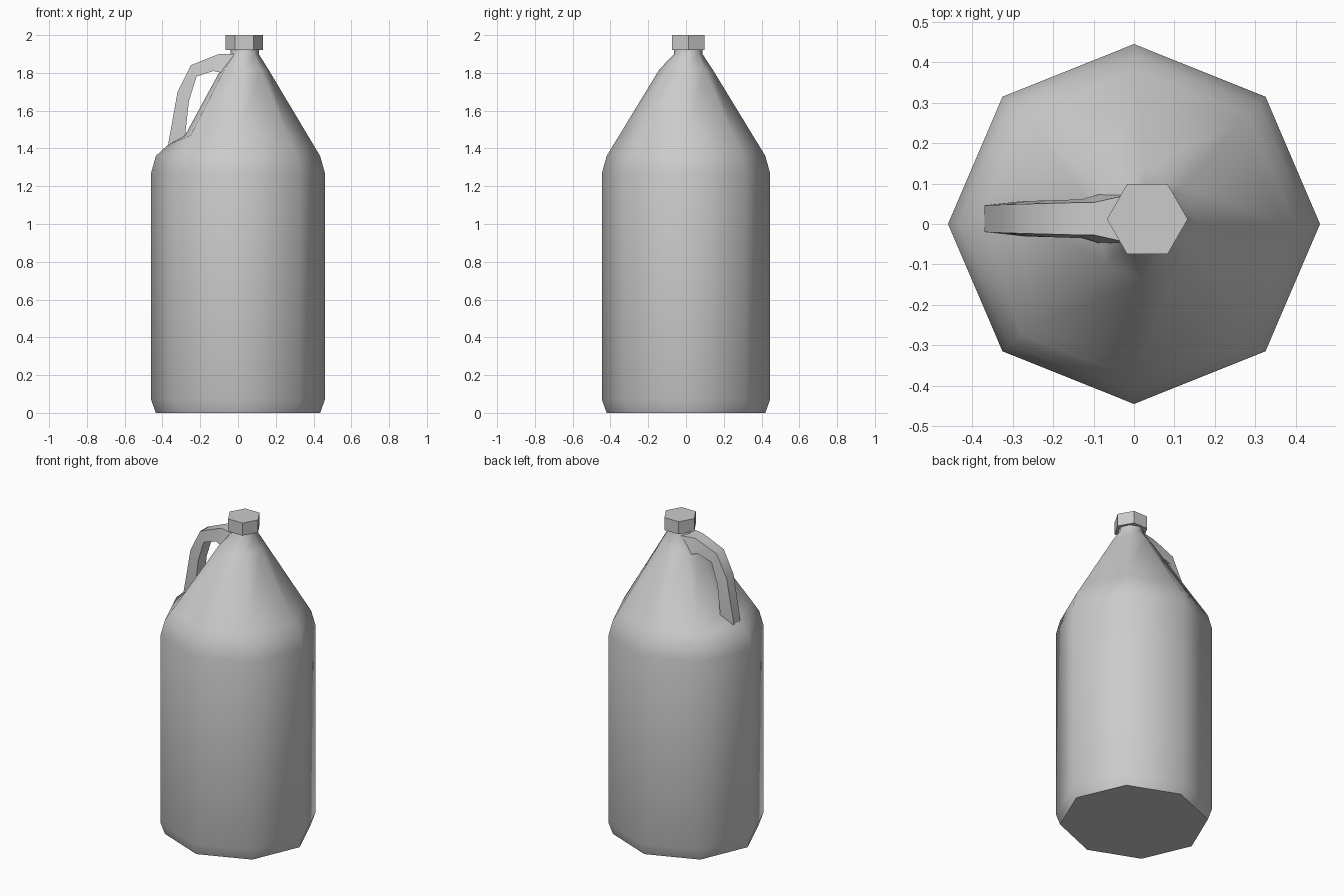
import bpy, math

if "Cube" in bpy.data.objects:
    bpy.data.objects.remove(bpy.data.objects["Cube"])


def make(name, rings):
    """Skin a list of equal-length closed rings, capping both ends."""
    n = len(rings[0])
    verts = [p for ring in rings for p in ring]
    faces = [(a * n + i, a * n + (i + 1) % n, (a + 1) * n + (i + 1) % n, (a + 1) * n + i)
             for a in range(len(rings) - 1) for i in range(n)]
    last = (len(rings) - 1) * n
    faces += [tuple(reversed(range(n))), tuple(range(last, last + n))]
    mesh = bpy.data.meshes.new(name)
    mesh.from_pydata(verts, [], faces)
    obj = bpy.data.objects.new(name, mesh)
    bpy.context.collection.objects.link(obj)
    bpy.ops.object.select_all(action='DESELECT')
    obj.select_set(True)
    bpy.context.view_layer.objects.active = obj
    bpy.ops.object.mode_set(mode='EDIT')
    bpy.ops.mesh.select_all(action='SELECT')
    bpy.ops.mesh.normals_make_consistent(inside=False)
    bpy.ops.object.mode_set(mode='OBJECT')
    bpy.ops.object.shade_smooth_by_angle(angle=math.radians(50))
    return obj


def ring(n, z, rx, ry, cx=0, cy=0, left=None):
    pts = [(cx + rx * math.cos(math.tau * i / n), cy + ry * math.sin(math.tau * i / n), z)
           for i in range(n)]
    if left is not None:  # press the grip-side corner inward
        pts[n // 2] = (left, 0.01, z)
    return pts


# Eight-sided bottle with a pressed-in corner behind the grip, and its neck
make("jug_body", [ring(8, *r) for r in [
    (0.0, 0.435, 0.42),
    (0.07, 0.46, 0.445),
    (1.27, 0.46, 0.445),
    (1.36, 0.435, 0.42),
    (1.42, 0.396, 0.384, 0.003, 0, -0.37),
    (1.47, 0.363, 0.353, 0.006, 0, -0.28),
    (1.82, 0.135, 0.14, 0.025, 0, -0.09),
    (1.90, 0.075, 0.075, 0.035, 0.012),
    (1.93, 0.075, 0.075, 0.035, 0.012)]])

# Handle: outer x, z, half width, then inner x, z, half width
sections = [
    (-0.01, 1.90, 0.060, -0.03, 1.80, 0.075),
    (-0.10, 1.90, 0.040, -0.08, 1.80, 0.062),
    (-0.14, 1.885, 0.040, -0.13, 1.81, 0.048),
    (-0.25, 1.84, 0.037, -0.22, 1.78, 0.045),
    (-0.32, 1.70, 0.035, -0.26, 1.65, 0.044),
    (-0.37, 1.42, 0.033, -0.28, 1.47, 0.043),
    (-0.35, 1.40, 0.033, -0.26, 1.44, 0.043)]
Y = 0.013
make("handle", [[(ox, Y - ow, oz), (ox, Y + ow, oz), (ix, Y + iw, iz), (ix, Y - iw, iz)]
                for ox, oz, ow, ix, iz, iw in sections])

# Hexagonal screw cap
make("cap", [ring(6, z, 0.10, 0.10, 0.033, 0.012) for z in (1.92, 2.0)])
